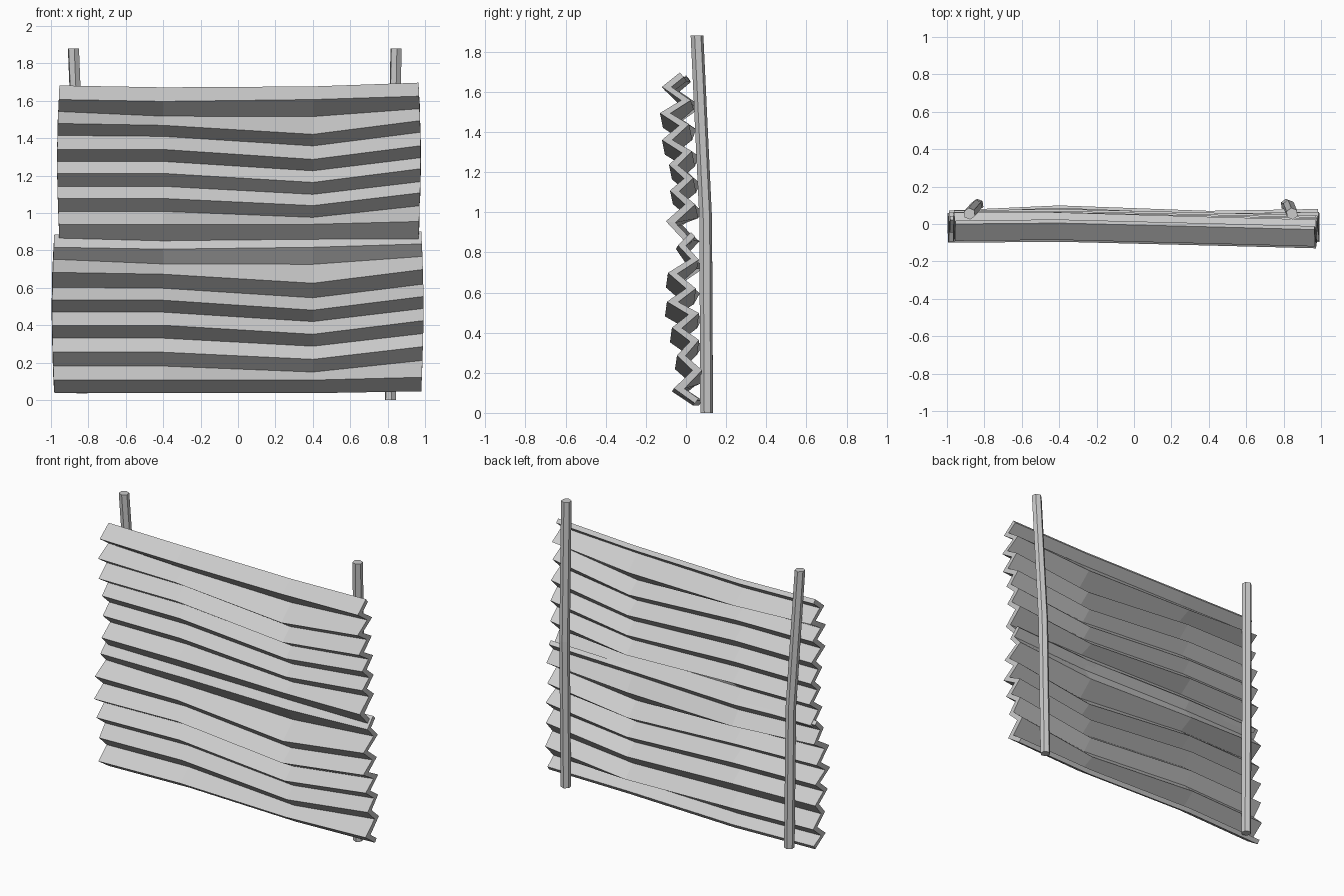
import bpy, bmesh, math
from mathutils import Vector

if "Cube" in bpy.data.objects:
    bpy.data.objects.remove(bpy.data.objects["Cube"])

# shared sag of each fold line, measured down from the left end (top fold to bottom fold)
SAG_LEFT = [.01, .01, .025, .01, .005, 0, 0, 0, 0, 0, 0, 0, 0]
SAG_RIGHT = [.005, 0, .027, .058, .056, .053, .05, .048, .043, .038, .032, 0, 0]
RISE_END = [.015, .018, .015, .015, .017, .02, .02, .025, .025, .03, .03, .015, .01]


def make_object(name, bm):
    mesh = bpy.data.meshes.new(name)
    bm.to_mesh(mesh)
    bm.free()
    obj = bpy.data.objects.new(name, mesh)
    bpy.context.collection.objects.link(obj)
    return obj


def corrugated_sheet(name, xs, heights, depths, bends):
    """Zigzag sheet: one row per fold, four columns bent along x, thickened backwards."""
    bm = bmesh.new()
    rows = []
    for i, (z, y) in enumerate(zip(heights, depths)):
        drops = (0, -SAG_LEFT[i], -SAG_RIGHT[i], RISE_END[i])
        bulge = .012 * math.sin(math.pi * i / 12)
        shift = (-bulge, 0, 0, bulge)
        rows.append([bm.verts.new((x + s, y + b, z + d))
                     for x, s, b, d in zip(xs, shift, bends, drops)])
    for a, b in zip(rows, rows[1:]):
        for c in range(3):
            bm.faces.new((a[c], b[c], b[c + 1], a[c + 1]))
    obj = make_object(name, bm)
    mod = obj.modifiers.new("thickness", 'SOLIDIFY')
    mod.thickness = .03
    mod.offset = -1
    mod.use_even_offset = True


def post(name, path, radius=.032):
    """Six-sided pole through the path points, slightly kinked."""
    bm = bmesh.new()
    rings = []
    for p in path:
        rings.append([bm.verts.new(Vector(p) + Vector((
            radius * math.cos(math.radians(98 + 60 * k)),
            radius * math.sin(math.radians(98 + 60 * k)), 0))) for k in range(6)])
    for a, b in zip(rings, rings[1:]):
        for k in range(6):
            n = (k + 1) % 6
            bm.faces.new((a[k], a[n], b[n], b[k]))
    bm.faces.new(rings[0][::-1])
    bm.faces.new(rings[-1])
    make_object(name, bm)


# upper sheet, overlapping the front of the lower one
corrugated_sheet(
    "upper_sheet", (-.955, -.4, .4, .965),
    [1.682, 1.607, 1.543, 1.479, 1.415, 1.34, 1.276, 1.212, 1.143, 1.078, 1.009, .94, .838],
    [-.03, -.12, -.025, -.13, -.035, -.12, -.02, -.085, -.01, -.08, -.005, -.1, 0],
    (.03, .035, .015, 0))

# lower sheet
corrugated_sheet(
    "lower_sheet", (-.982, -.4, .4, .98),
    [.886, .817, .753, .683, .603, .534, .47, .40, .331, .256, .182, .107, .037],
    [.025, -.04, .022, -.09, 0, -.095, .012, -.07, .02, -.045, .032, -.06, .045],
    (-.005, .02, -.01, 0))

# support posts behind the sheets
post("left_post", [(-.835, .103, .035), (-.843, .098, .97), (-.88, .055, 1.88)])
post("right_post", [(.815, .103, 0), (.828, .098, .97), (.845, .055, 1.88)])
